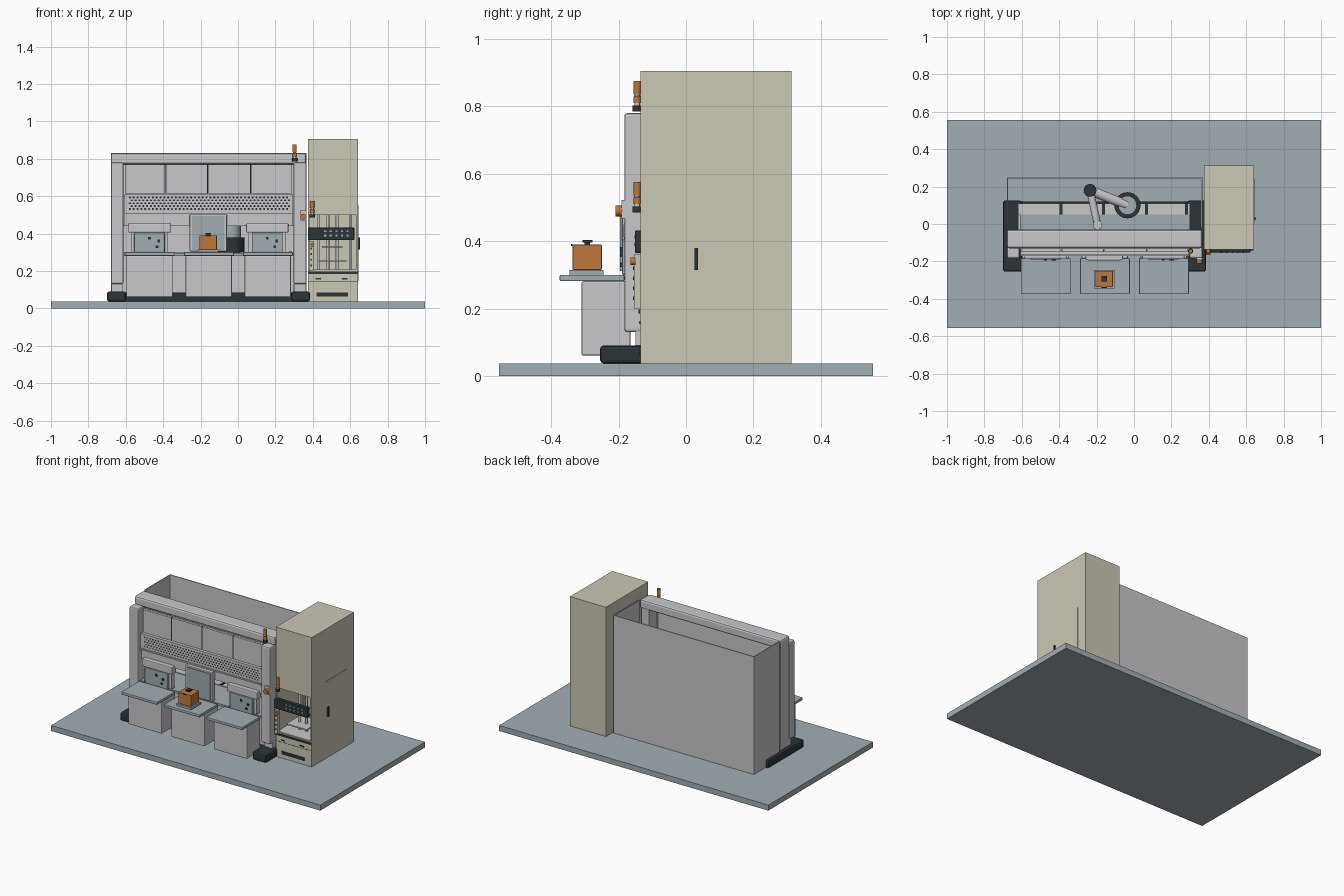
import bpy
import bmesh
import math
from mathutils import Vector

start_cube = bpy.data.objects.get("Cube")
if start_cube:
    bpy.data.objects.remove(start_cube, do_unlink=True)


def material(name, red, green, blue):
    mat = bpy.data.materials.new(name)
    mat.use_nodes = True
    colour = (red, green, blue, 1)
    mat.diffuse_color = colour
    mat.node_tree.nodes["Principled BSDF"].inputs["Base Color"].default_value = colour
    return mat


light_grey = material("light grey", .58, .58, .6)
blue_grey = material("blue grey", .36, .42, .45)
cream = material("cream", .6, .58, .47)
dark = material("dark slate", .025, .034, .04)
orange = material("orange", .52, .19, .045)


def finish(name, bm, mat):
    mesh = bpy.data.meshes.new(name)
    bm.to_mesh(mesh)
    bm.free()
    mesh.materials.append(mat)
    obj = bpy.data.objects.new(name, mesh)
    bpy.context.collection.objects.link(obj)
    return obj


def box(name, xs, ys, zs, mat, bevel=0):
    """Box given by its extent along each axis."""
    bm = bmesh.new()
    bmesh.ops.create_cube(bm, size=1)
    for v in bm.verts:
        v.co = [(a + b) / 2 + c * (b - a) for (a, b), c in zip((xs, ys, zs), v.co)]
    obj = finish(name, bm, mat)
    if bevel:
        mod = obj.modifiers.new("bevel", "BEVEL")
        mod.width = bevel
        mod.segments = 2
    return obj


def cylinder(name, start, end, radius, mat, sides=24):
    """Cylinder between two points."""
    start, end = Vector(start), Vector(end)
    bm = bmesh.new()
    bmesh.ops.create_cone(bm, cap_ends=True, segments=sides, radius1=radius,
                          radius2=radius, depth=(end - start).length)
    turn = (end - start).to_track_quat("Z", "Y").to_matrix().to_4x4()
    turn.translation = (start + end) / 2
    bm.transform(turn)
    for face in bm.faces:
        face.smooth = len(face.verts) == 4
    for edge in bm.edges:
        edge.smooth = all(f.smooth for f in edge.link_faces)
    return finish(name, bm, mat)


# Floor slab and dark machine base with two forward feet
box("floor_slab", (-1, 1), (-.555, .555), (0, .037), blue_grey)
box("base_cross_slab", (-.69, .375), (-.17, .12), (.037, .085), dark)
for side, x in (("right", -.7), ("left", .285)):
    box(side + "_base_foot", (x, x + .1), (-.255, .125), (.037, .09), dark, .01)

# Open-topped rear enclosure
box("enclosure_back_wall", (-.68, .365), (.244, .25), (.04, .83), light_grey)
for side, x in (("right", -.68), ("left", .359)):
    box(side + "_enclosure_wall", (x, x + .006), (-.02, .244), (.04, .83), light_grey)

# Portal frame
box("top_beam", (-.68, .365), (-.13, -.03), (.77, .83), light_grey, .012)
for side, x in (("right", -.68), ("left", .297)):
    box(side + "_column", (x, x + .068), (-.183, -.125), (.13, .78), light_grey, .008)
    box(side + "_column_core", (x + .005, x + .063), (-.15, -.04), (.085, .775), light_grey)

# Lower body, worktop and rear panels of the work cell
box("lower_body", (-.62, .3), (-.13, .05), (.085, .28), light_grey)
box("worktop", (-.61, .3), (-.165, .05), (.28, .295), blue_grey)
box("rear_ledge", (-.62, .3), (.05, .11), (.085, .3), light_grey)
for x in (-.39, -.163, .067, .28):
    box("rear_ledge_divider", (x - .008, x + .008), (.05, .115), (.085, .305), dark)

# Upper front panels with dark dividers
edges = (-.605, -.39, -.163, .067, .29)
for a, b in zip(edges, edges[1:]):
    box("upper_panel", (a + .004, b - .004), (-.15, -.135), (.615, .768), light_grey)
box("upper_panel_backing", (-.612, .297), (-.135, -.125), (.44, .77), light_grey)
for x in edges[1:-1]:
    box("panel_divider", (x - .003, x + .003), (-.148, -.134), (.615, .768), dark)
box("grille_panel", (-.607, .293), (-.165, -.135), (.512, .612), light_grey)
box("middle_panel", (-.607, .293), (-.155, -.135), (.44, .508), light_grey)
box("grille_lower_rail", (-.607, .293), (-.172, -.135), (.505, .514), light_grey)

# Staggered perforations of the grille, as one thin object
holes = bmesh.new()
for row in range(5):
    for col in range(42):
        x = -.578 + col * .0205 + (row % 2) * .01
        ring = [holes.verts.new((x + .0065 * math.cos(k * math.pi / 3), -.1655,
                                 .531 + row * .0155 + .0055 * math.sin(k * math.pi / 3)))
                for k in range(6)]
        holes.faces.new(ring)
finish("grille_perforations", holes, dark)

# Three loading trolleys
for x in (-.605, -.288, .027):
    box("trolley_top", (x, x + .266), (-.375, -.183), (.281, .3), blue_grey, .004)
    box("trolley_body", (x + .008, x + .256), (-.31, -.165), (.06, .281), light_grey, .005)

# Side hatches under hoods, with buttons
for x in (-.473, .157):
    box("hatch_hood", (x - .113, x + .113), (-.185, -.14), (.405, .455), light_grey, .006)
    box("hatch_back", (x - .1, x + .1), (-.172, -.14), (.3, .41), light_grey)
    box("hatch_door", (x - .082, x + .082), (-.19, -.165), (.3, .405), blue_grey, .004)
    for dx, z in ((0, .375), (.04, .33), (.05, .36)):
        box("hatch_button", (x + dx - .007, x + dx + .007), (-.195, -.19),
            (z - .007, z + .007), dark)

# Central screen
box("screen_frame", (-.258, -.06), (-.19, -.155), (.305, .503), light_grey, .004)
box("screen_face", (-.247, -.071), (-.196, -.189), (.312, .493), blue_grey)

# Orange workpiece box on its tray
box("workpiece_tray", (-.215, -.105), (-.346, -.245), (.3, .315), blue_grey)
box("workpiece", (-.207, -.113), (-.337, -.25), (.315, .39), orange, .003)
box("workpiece_knob_stem", (-.168, -.152), (-.301, -.285), (.39, .397), dark)
box("workpiece_knob", (-.175, -.145), (-.308, -.278), (.396, .403), dark)
box("workpiece_front_handle", (-.175, -.145), (-.341, -.337), (.385, .392), dark)

# Robot arm inside the cell
base, elbow, wrist = Vector((-.035, .1, 0)), Vector((-.235, .18, 0)), Vector((-.195, -.005, 0))


def up(point, z):
    return point + Vector((0, 0, z))


cylinder("robot_base", up(base, .29), up(base, .38), .07, dark)
cylinder("robot_turret", up(base, .38), up(base, .5), .05, blue_grey)
cylinder("robot_upper_arm", up(base, .48), up(elbow, .5), .026, light_grey)
cylinder("robot_elbow", up(elbow, .46), up(elbow, .57), .034, dark)
cylinder("robot_forearm", up(elbow, .54), up(wrist, .54), .02, light_grey)
cylinder("robot_wrist", up(wrist, .46), up(wrist, .565), .025, light_grey)

# Control cabinet with a recessed bay
cabinet = box("control_cabinet", (.375, .642), (-.135, .313), (.037, .905), cream)
cutter = box("bay_cutter", (.385, .632), (-.3, .15), (.2, .5), cream)
cutter.hide_render = True
cutter.hide_viewport = True
cutter.display_type = "WIRE"
cut = cabinet.modifiers.new("bay", "BOOLEAN")
cut.object = cutter
cut.solver = "EXACT"

# Bay mechanism
box("bay_deck", (.386, .631), (-.13, .149), (.2, .207), light_grey)
box("bay_plate", (.43, .58), (-.1, .05), (.25, .258), light_grey)
box("bay_upper_plate", (.45, .56), (-.08, .03), (.325, .333), blue_grey)
for x in (.48, .53):
    cylinder("bay_rod", (x, -.03, .207), (x, -.03, .5), .008, light_grey, 12)
for x in (.43, .6):
    cylinder("bay_post", (x, .08, .207), (x, .08, .5), .006, light_grey, 12)

# Cabinet front: control band, strip, drawers
box("control_band", (.377, .622), (-.152, -.125), (.365, .432), dark, .004)
for k in range(5):
    x = .46 + k * .03
    for z in (.385, .408):
        box("control_key", (x, x + .012), (-.154, -.151), (z, z + .009), blue_grey)
box("button_strip", (.38, .403), (-.155, -.13), (.2, .36), cream)
for k in range(4):
    box("strip_button", (.387, .396), (-.158, -.155), (.225 + k * .03, .235 + k * .03), dark)
box("bay_sill", (.377, .64), (-.141, -.134), (.185, .197), dark)
box("drawer_gap", (.377, .64), (-.136, -.134), (.143, .145), dark)
box("drawer_handle", (.42, .588), (-.139, -.134), (.064, .085), dark)
for x in (.43, .57):
    box("drawer_latch", (x - .015, x + .015), (-.139, -.134), (.155, .161), dark)

# Cabinet side door
box("side_door", (.641, .645), (.004, .24), (.145, .553), cream)
box("side_door_handle", (.645, .653), (.025, .036), (.315, .38), dark)

# Signal lights and emergency buttons
for name, x, z in (("column_signal", .303, .785), ("cabinet_signal", .397, .485)):
    cylinder(name + "_foot", (x, -.145, z), (x, -.145, z + .018), .014, dark)
    cylinder(name + "_stem", (x, -.145, z), (x, -.145, z + .085), .008, light_grey)
    for dz in (.04, .066):
        cylinder(name + "_lamp", (x, -.145, z + dz - .015), (x, -.145, z + dz + .004), .011, orange)
        cylinder(name + "_ring", (x, -.145, z + dz + .004), (x, -.145, z + dz + .007), .01, dark)
    cylinder(name + "_cap", (x, -.145, z + .07), (x, -.145, z + .09), .011, orange)
box("stop_button_plate", (.333, .365), (-.192, -.18), (.468, .522), light_grey)
cylinder("column_stop_button", (.35, -.188, .49), (.35, -.21, .49), .016, orange)
cylinder("cabinet_stop_button", (.397, -.15, .34), (.397, -.165, .34), .011, orange)
